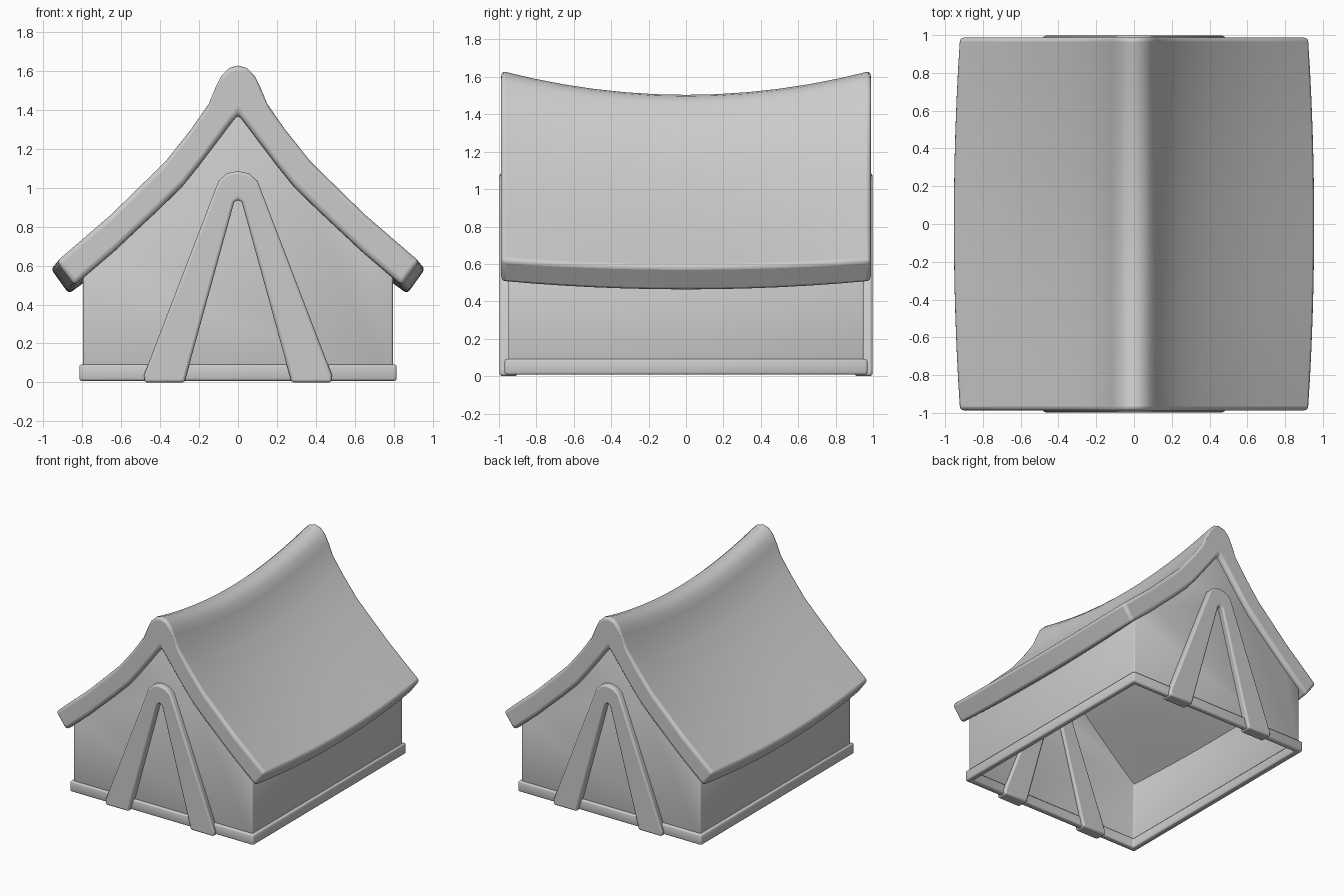
import bpy, bmesh

if "Cube" in bpy.data.objects:
    bpy.data.objects.remove(bpy.data.objects["Cube"])


def finish(name, bm, bevel, segments=3, thickness=0, fix_normals=True):
    if fix_normals:
        bmesh.ops.recalc_face_normals(bm, faces=bm.faces[:])
    me = bpy.data.meshes.new(name)
    bm.to_mesh(me)
    bm.free()
    ob = bpy.data.objects.new(name, me)
    bpy.context.collection.objects.link(ob)
    if thickness:
        s = ob.modifiers.new("Thickness", 'SOLIDIFY')
        s.thickness = thickness
        s.offset = -1
        s.use_even_offset = True
    b = ob.modifiers.new("Rounded edges", 'BEVEL')
    b.width = bevel
    b.segments = segments
    b.limit_method = 'ANGLE'
    b.angle_limit = 0.7
    bpy.ops.object.select_all(action='DESELECT')
    ob.select_set(True)
    bpy.context.view_layer.objects.active = ob
    bpy.ops.object.shade_smooth_by_angle(angle=0.7)
    return ob


def mirrored(half):
    """Right half profile starting at x=0 -> full left-to-right profile."""
    return [(-x, z) for x, z in reversed(half[1:])] + half


# Roof: thick canopy swept along y, sagging towards the middle
outer = mirrored([(0, 1.632), (.045, 1.62), (.085, 1.58), (.115, 1.52),
                  (.15, 1.435), (.24, 1.305), (.37, 1.14), (.65, .865), (.93, .622)])
inner = mirrored([(0, 1.385), (.05, 1.32), (.1, 1.253), (.15, 1.187),
                  (.2, 1.12), (.29, 1.008), (.42, .88), (.645, .668), (.84, .5)])
section = outer + inner[::-1]


def sag(x, y, z):
    s = 1 - (y / .988) ** 2
    t = min(abs(x) / .93, 1)
    return (x * (1 + .035 * s), y, z - s * (.128 * (1 - t) + .036 * t))


bm = bmesh.new()
ys = [.988 * (i / 6 - 1) for i in range(13)]
rings = [[bm.verts.new(sag(x, y, z)) for x, z in section] for y in ys]
n = len(section)
for a, b in zip(rings, rings[1:]):
    for i in range(n):
        j = (i + 1) % n
        bm.faces.new((a[i], a[j], b[j], b[i]))
for r in (rings[0], rings[-1]):
    for i in range(len(outer) - 1):
        bm.faces.new((r[i], r[i + 1], r[n - 2 - i], r[n - 1 - i]))
finish("roof_canopy", bm, .022)

# Walls: thin open-bottomed shell with two gables
gable = mirrored([(0, 1.44), (.29, 1.06), (.645, .73), (.795, .6)])
bm = bmesh.new()
ends = [[bm.verts.new((x, y, z)) for x, z in [(-.795, .01), (.795, .01)] + gable[::-1]]
        for y in (-.95, .95)]
f, k = ends
bm.faces.new(f)
bm.faces.new(k[::-1])
bm.faces.new((f[1], k[1], k[2], f[2]))
bm.faces.new((k[0], f[0], f[-1], k[-1]))
finish("walls", bm, .012, 2, .02, False)

# Base trim: band around the foot of the walls
bm = bmesh.new()
corners = [(-.815, -.97), (.815, -.97), (.815, .97), (-.815, .97)]
low = [bm.verts.new((x, y, .008)) for x, y in corners]
top = [bm.verts.new((x, y, .092)) for x, y in corners]
for i in range(4):
    j = (i + 1) % 4
    bm.faces.new((low[i], low[j], top[j], top[i]))
finish("base_trim", bm, .012, 2, .045, False)

# Door trims: inverted V on both gables
door_out = mirrored([(0, 1.085), (.055, 1.074), (.1, 1.035), (.482, .04), (.48, 0)])
door_in = mirrored([(0, .94), (.02, .925), (.275, 0)])
for name, y in (("front_door_trim", -.997), ("back_door_trim", .902)):
    bm = bmesh.new()
    face = bm.faces.new([bm.verts.new((x, y, z)) for x, z in door_out + door_in[::-1]])
    ext = bmesh.ops.extrude_face_region(bm, geom=[face], use_keep_orig=True)
    bmesh.ops.translate(bm, vec=(0, .095, 0),
                        verts=[v for v in ext["geom"] if isinstance(v, bmesh.types.BMVert)])
    finish(name, bm, .014)
